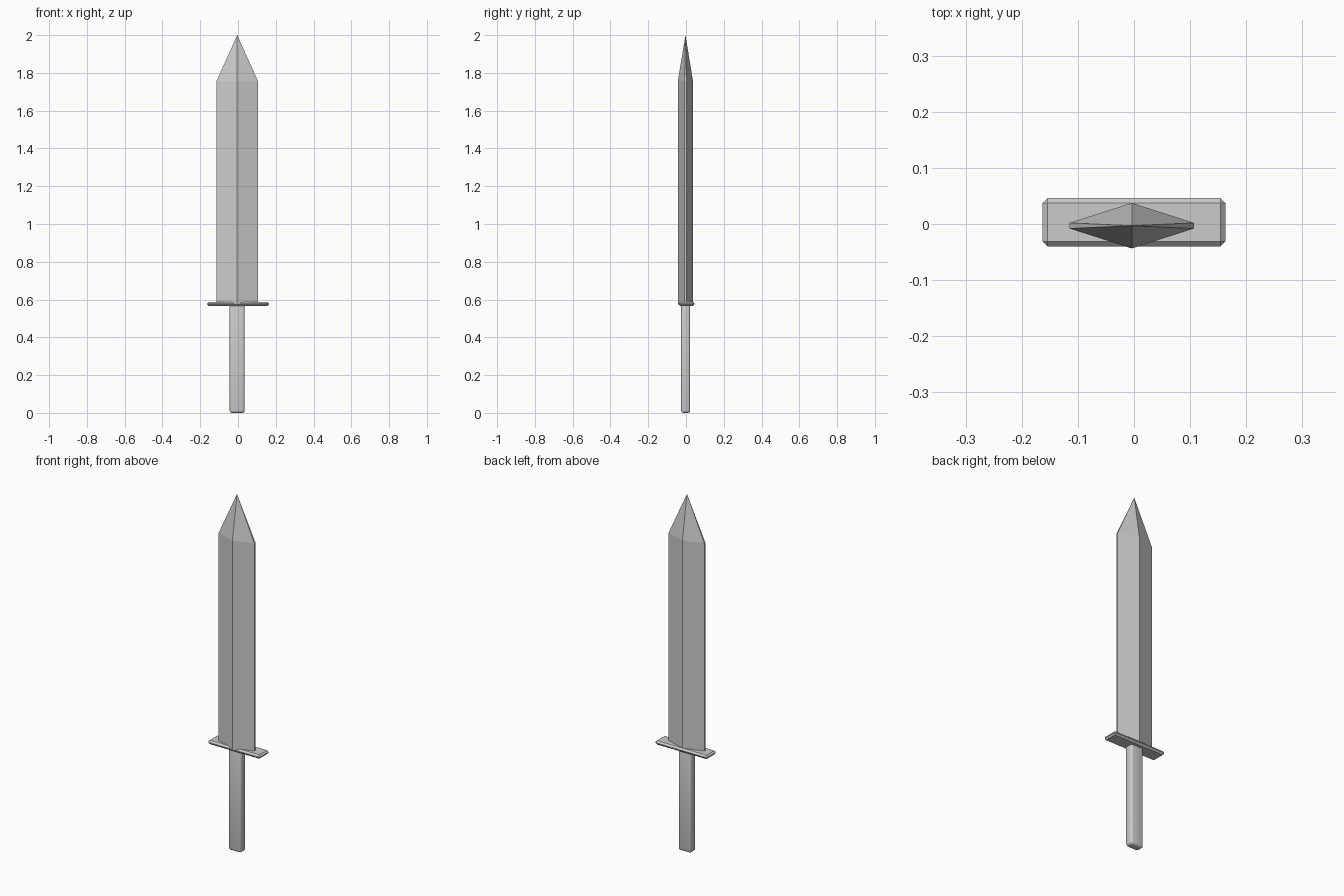
import bpy, bmesh
from mathutils import Vector

if "Cube" in bpy.data.objects:
    bpy.data.objects.remove(bpy.data.objects["Cube"])

steel = bpy.data.materials.new("plain grey")
steel.diffuse_color = (0.6, 0.6, 0.6, 1)
steel.use_nodes = True
steel.node_tree.nodes["Principled BSDF"].inputs["Base Color"].default_value = steel.diffuse_color


def finish(bm, name):
    bmesh.ops.recalc_face_normals(bm, faces=bm.faces)
    me = bpy.data.meshes.new(name)
    bm.to_mesh(me)
    bm.free()
    me.materials.append(steel)
    ob = bpy.data.objects.new(name, me)
    bpy.context.collection.objects.link(ob)
    return ob


def bevelled_box(name, lo, hi, width, segments, smooth=False):
    lo, hi = Vector(lo), Vector(hi)
    bm = bmesh.new()
    bmesh.ops.create_cube(bm, size=1)
    for v in bm.verts:
        v.co = (lo + hi) / 2 + v.co * (hi - lo)
    bmesh.ops.bevel(bm, geom=bm.edges[:], offset=width, segments=segments,
                    profile=0.5, affect='EDGES')
    ob = finish(bm, name)
    if smooth:
        bpy.ops.object.select_all(action='DESELECT')
        ob.select_set(True)
        bpy.context.view_layer.objects.active = ob
        bpy.ops.object.shade_smooth_by_angle(angle=0.7)
    return ob


# Grip: rounded rectangular bar
bevelled_box("grip", (-0.044, -0.026, 0), (0.035, 0.022, 0.575), 0.012, 3, True)

# Crossguard: thin chamfered plate
bevelled_box("crossguard", (-0.163, -0.040, 0.566), (0.163, 0.046, 0.588), 0.009, 1)

# Blade: hexagonal section with a central ridge, closing to a point
cx, cy = -0.004, -0.003
half_w, half_t, edge = 0.111, 0.0405, 0.005
section = [(-half_w, -edge), (0, -half_t), (half_w, -edge),
           (half_w, edge), (0, half_t), (-half_w, edge)]
bm = bmesh.new()
low, high = [[bm.verts.new((cx + x, cy + y, z)) for x, y in section]
             for z in (0.575, 1.754)]
tip = bm.verts.new((cx, cy, 2.0))
bm.faces.new(low)
for i in range(6):
    j = (i + 1) % 6
    bm.faces.new((low[i], low[j], high[j], high[i]))
    bm.faces.new((high[i], high[j], tip))
finish(bm, "blade")
